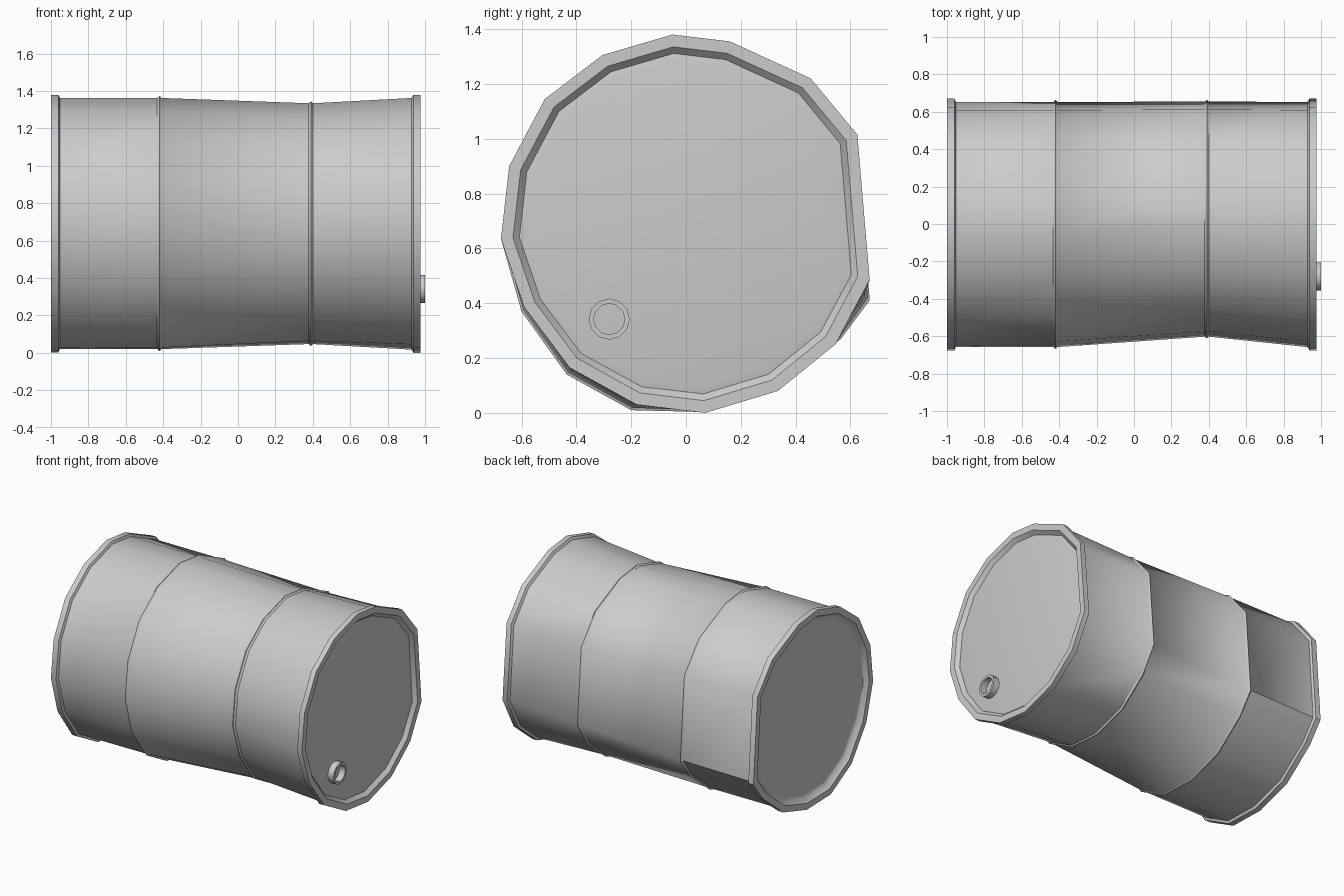
import bpy, bmesh, math

if "Cube" in bpy.data.objects:
    bpy.data.objects.remove(bpy.data.objects["Cube"])

CY, CZ = 0.0, 0.69

# slightly battered drum outline (y, z): same shape, a few corners pushed in at the front end
UPPER = [(-0.05, 1.38), (0.16, 1.355), (0.455, 1.22), (0.625, 1.015)]
LEFT = [(-0.675, 0.635), (-0.645, 0.90), (-0.515, 1.145), (-0.305, 1.305)]
BACK = UPPER + [(0.67, 0.41), (0.565, 0.27), (0.335, 0.085), (0.07, 0.003),
                (-0.20, 0.01), (-0.435, 0.14), (-0.60, 0.37)] + LEFT
FRONT = UPPER + [(0.67, 0.485), (0.545, 0.25), (0.335, 0.08), (0.07, 0.0),
                 (-0.18, 0.03), (-0.425, 0.165), (-0.59, 0.385)] + LEFT


def section(x, scale, dent=1.0):
    t = min(max((x + 1) / 1.975, 0), 1) ** 2
    pts = []
    for (y0, z0), (y1, z1) in zip(BACK, FRONT):
        y = (y0 + (y1 - y0) * t) * scale
        z = CZ + (z0 + (z1 - z0) * t - CZ) * scale
        pts.append((x, 0.67 + (y - 0.67) * dent, CZ + (z - CZ) * dent))
    return pts


def loft(name, sections, closed=False, angle=40):
    bm = bmesh.new()
    rings = [[bm.verts.new(p) for p in s] for s in sections]
    pairs = list(zip(rings, rings[1:]))
    if closed:
        pairs.append((rings[-1], rings[0]))
    n = len(rings[0])
    for a, b in pairs:
        for i in range(n):
            j = (i + 1) % n
            bm.faces.new((a[i], a[j], b[j], b[i]))
    if not closed:
        bm.faces.new(rings[0])
        bm.faces.new(rings[-1])
    bmesh.ops.recalc_face_normals(bm, faces=bm.faces)
    me = bpy.data.meshes.new(name)
    bm.to_mesh(me)
    bm.free()
    ob = bpy.data.objects.new(name, me)
    bpy.context.collection.objects.link(ob)
    bpy.ops.object.select_all(action='DESELECT')
    ob.select_set(True)
    bpy.context.view_layer.objects.active = ob
    bpy.ops.object.shade_smooth_by_angle(angle=math.radians(angle))
    return ob


# drum: recessed end, rim, side wall with two ribs, rim, recessed end
profile = [
    (-0.965, 0.865), (-0.97, 0.90), (-1.0, 0.935), (-1.0, 1.0), (-0.96, 1.0), (-0.952, 0.975),
    (-0.432, 0.975), (-0.42, 0.99), (-0.408, 0.975),
    (0.378, 0.975, 0.958), (0.39, 0.99, 0.958), (0.402, 0.975, 0.958),
    (0.928, 0.975), (0.938, 1.0), (0.975, 1.0), (0.975, 0.935), (0.95, 0.90), (0.955, 0.865),
]
loft("drum_body", [section(*p) for p in profile])


# bung: short open collar near the lower edge of the right end
def circle(x, r, n=12):
    return [(x, -0.28 + r * math.cos(2 * math.pi * i / n),
             0.342 + r * math.sin(2 * math.pi * i / n)) for i in range(n)]


loft("bung_collar", [circle(0.945, 0.075), circle(1.0, 0.075),
                     circle(1.0, 0.057), circle(0.945, 0.057)], closed=True)
